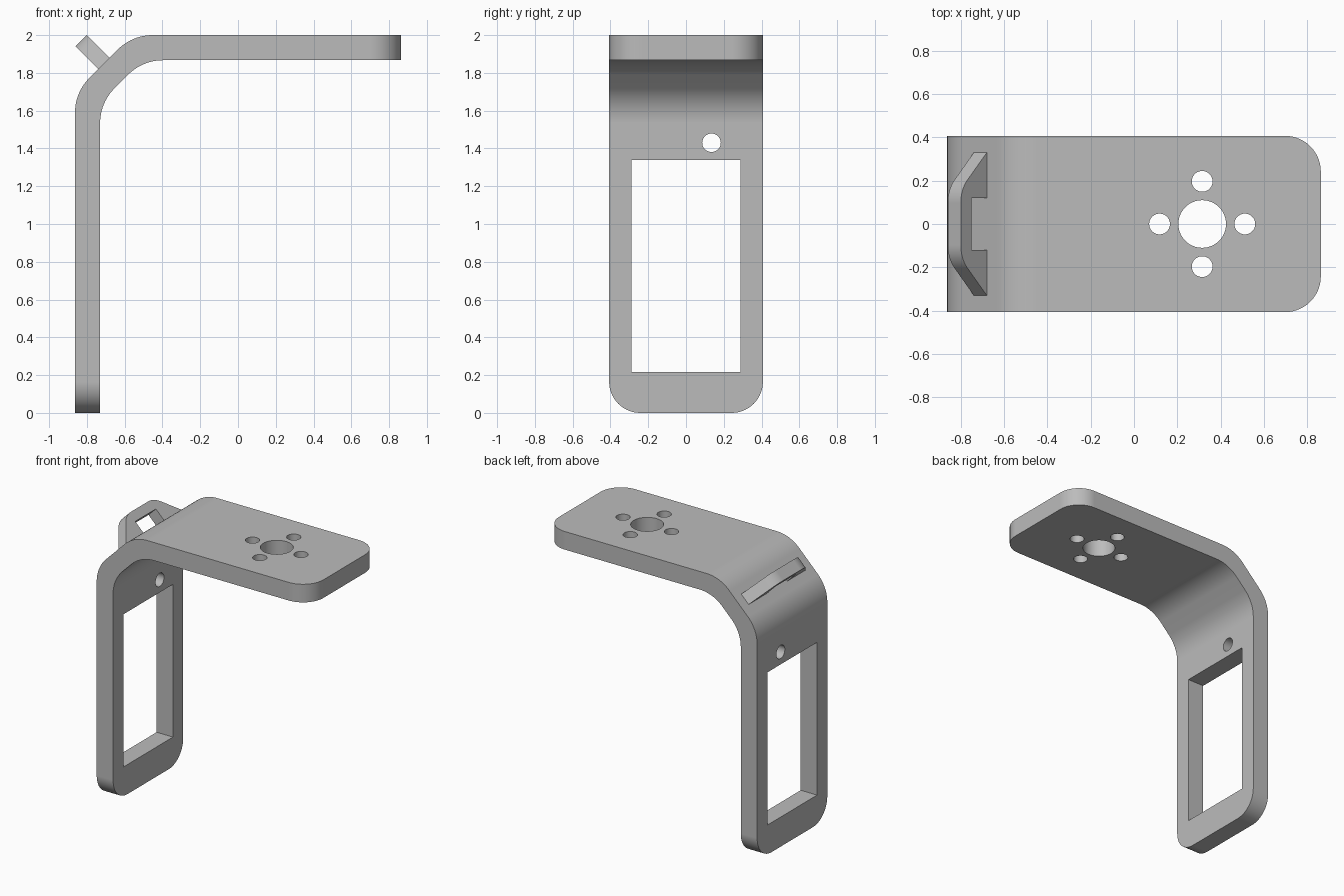
import bpy, bmesh, math
from mathutils import Vector, Matrix

cube = bpy.data.objects.get("Cube")
if cube:
    bpy.data.objects.remove(cube, do_unlink=True)

grey = bpy.data.materials.new("matte grey")
grey.use_nodes = True
GREY = (0.5, 0.5, 0.5, 1)
grey.diffuse_color = GREY
grey.node_tree.nodes["Principled BSDF"].inputs["Base Color"].default_value = GREY

HALF_W = 0.407     # half width of the strap
END = 0.863        # half length in x
THICK = 0.133      # strap thickness
DIAG = 2.56        # outer face of the bend: z = x + DIAG
BEND_R = 0.26


def fillet(prev, corner, nxt, radius, steps=12):
    """Points of an arc that rounds a corner."""
    p = Vector(corner)
    a, b = (Vector(prev) - p).normalized(), (Vector(nxt) - p).normalized()
    half = a.angle(b) / 2
    centre = p + (a + b).normalized() * radius / math.sin(half)
    start = p + a * radius / math.tan(half) - centre
    end = p + b * radius / math.tan(half) - centre
    return [centre + start.lerp(end, 0.5 + math.tan((i / steps - 0.5) * (math.pi - 2 * half))
                                / (2 * math.tan(math.pi / 2 - half))).normalized() * radius
            for i in range(steps + 1)]


def rounded(points, radii):
    out = []
    for i, (p, r) in enumerate(zip(points, radii)):
        if r:
            out += fillet(points[i - 1], p, points[(i + 1) % len(points)], r)
        else:
            out.append(Vector(p))
    return out


def prism(name, outline, depth, matrix, bevel_rule=None, bevel=0):
    """Extrude a 2D outline symmetrically along local z, then place it."""
    bm = bmesh.new()
    face = bm.faces.new([bm.verts.new((p[0], p[1], -depth / 2)) for p in outline])
    grown = bmesh.ops.extrude_face_region(bm, geom=[face])["geom"]
    bmesh.ops.translate(bm, vec=(0, 0, depth),
                        verts=[v for v in grown if isinstance(v, bmesh.types.BMVert)])
    bm.transform(matrix)
    bmesh.ops.recalc_face_normals(bm, faces=bm.faces)
    if bevel_rule:
        edges = [e for e in bm.edges if bevel_rule(e)]
        bmesh.ops.bevel(bm, geom=edges, offset=bevel, segments=14, profile=0.5,
                        affect='EDGES')
    mesh = bpy.data.meshes.new(name)
    bm.to_mesh(mesh)
    bm.free()
    mesh.materials.append(grey)
    ob = bpy.data.objects.new(name, mesh)
    bpy.context.collection.objects.link(ob)
    return ob


def axes(x, y, z, origin=(0, 0, 0)):
    m = Matrix((x, y, z)).transposed().to_4x4()
    m.translation = origin
    return m


def circle(x, y, r, n=40):
    return [(x + r * math.cos(math.tau * i / n), y + r * math.sin(math.tau * i / n))
            for i in range(n)]


# Bent strap: side profile swept across the width
inner = DIAG - THICK * math.sqrt(2)
xi, zi = -END + THICK, 2 - THICK
profile = rounded(
    [(-END, 0), (-END, DIAG - END), (2 - DIAG, 2), (END, 2),
     (END, zi), (zi - inner, zi), (xi, xi + inner), (xi, 0)],
    [0, BEND_R, BEND_R, 0, 0, BEND_R, BEND_R, 0])


def end_corner(e):
    a, b = (v.co for v in e.verts)
    low = max(a.z, b.z) < 0.001
    far = min(a.x, b.x) > END - 0.001
    return (low or far) and abs(a.y - b.y) < 0.001


SIDE = axes((1, 0, 0), (0, 0, 1), (0, -1, 0))
bracket = prism("bracket_strap", profile, HALF_W * 2, SIDE, end_corner, 0.165)

# Cutters: horn holes in the arm, screw holes and window in the upright
cutters = []
UP = axes((1, 0, 0), (0, 1, 0), (0, 0, 1), (0, 0, 1.93))
CX, RING = 0.315, 0.197
cutters.append(prism("centre_hole_cutter", circle(CX, 0, 0.11, 64), 0.4, UP))
for i in range(4):
    a = i * math.pi / 2
    cutters.append(prism("ring_hole_cutter", circle(
        CX + RING * math.cos(a), RING * math.sin(a), 0.048), 0.4, UP))

ACROSS = axes((0, 1, 0), (0, 0, 1), (1, 0, 0), (-0.8, 0, 0))
for y in (-0.135, 0.135):
    for z in (0.125, 1.43):
        cutters.append(prism("screw_hole_cutter", circle(y, z, 0.049), 0.4, ACROSS))
window = [(-0.288, 0.217), (0.288, 0.217), (0.288, 1.338), (-0.288, 1.338)]
cutters.append(prism("window_cutter", window, 0.4, ACROSS))

# Cable loop standing on the slanted bend
S = math.sqrt(0.5)
SINK = -0.02
loop_outline = rounded(
    [(-0.33, SINK), (-0.33, 0), (-0.16, 0.17), (0.16, 0.17), (0.33, 0), (0.33, SINK),
     (0.12, SINK), (0.12, 0.1), (-0.12, 0.1), (-0.12, SINK)],
    [0, 0, 0.15, 0.15, 0, 0, 0, 0, 0, 0])
loop = prism("cable_loop", loop_outline, 0.085,
             axes((0, 1, 0), (-S, 0, S), (S, 0, S), (-0.71, 0, DIAG - 0.71)))

for cutter in cutters:
    mod = bracket.modifiers.new(cutter.name, 'BOOLEAN')
    mod.operation, mod.solver, mod.object = 'DIFFERENCE', 'EXACT', cutter
    cutter.hide_render = True

# Smooth rounded areas, crisp edges
for ob in (bracket, loop):
    bpy.ops.object.select_all(action='DESELECT')
    ob.select_set(True)
    bpy.context.view_layer.objects.active = ob
    for mod in list(ob.modifiers):
        bpy.ops.object.modifier_apply(modifier=mod.name)
    bpy.ops.object.shade_smooth_by_angle(angle=math.radians(30))
    weighted = ob.modifiers.new("flat_face_normals", 'WEIGHTED_NORMAL')
    weighted.keep_sharp = True

for cutter in cutters:
    bpy.data.objects.remove(cutter, do_unlink=True)
